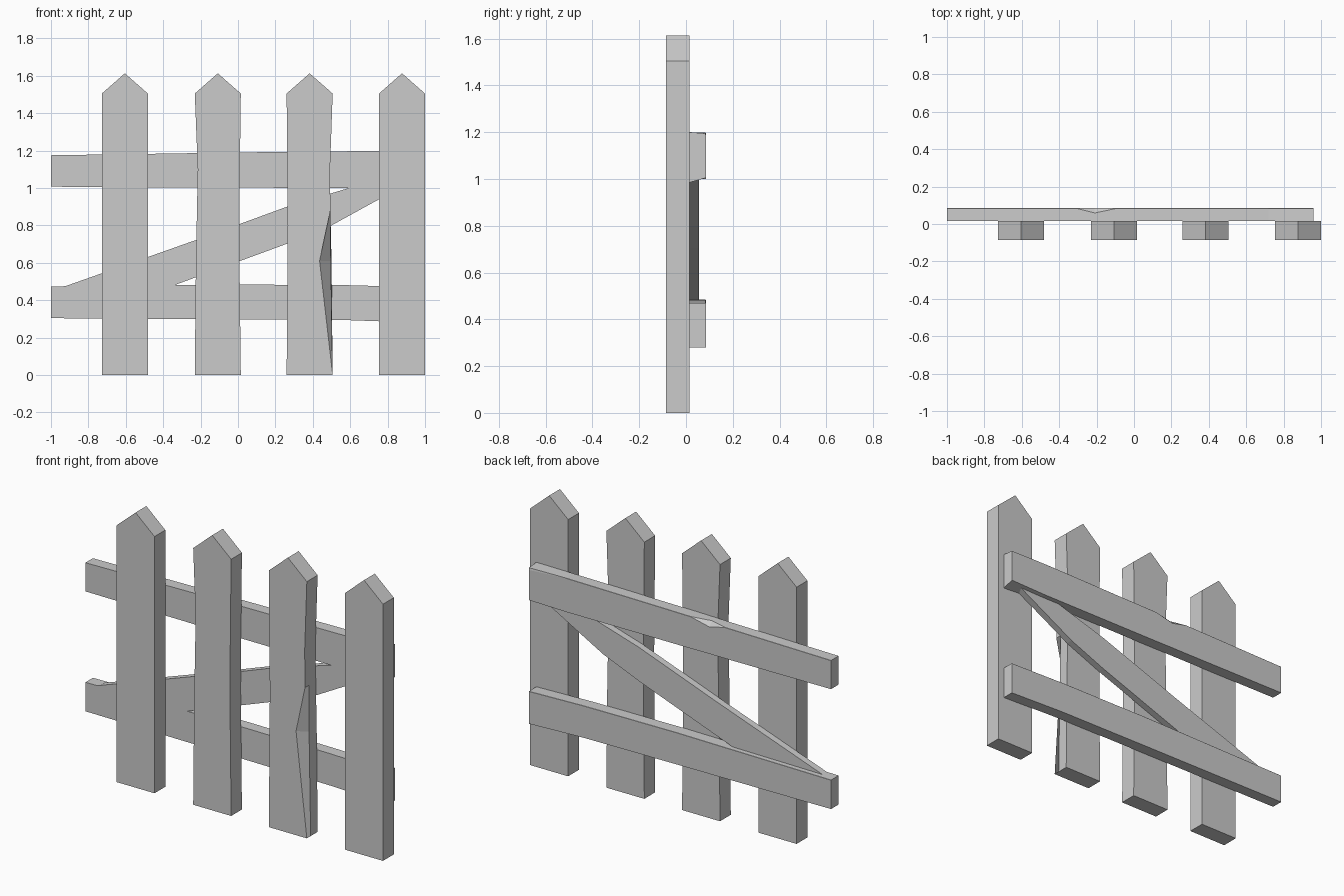
import bpy
import bmesh

cube = bpy.data.objects.get("Cube")
if cube:
    bpy.data.objects.remove(cube, do_unlink=True)

# One weathered grey for all the boards
grey = bpy.data.materials.new("weathered grey")
grey.use_nodes = True
colour = (0.6, 0.6, 0.6, 1)
grey.diffuse_color = colour
grey.node_tree.nodes["Principled BSDF"].inputs["Base Color"].default_value = colour

FRONT, MID, BACK = -0.085, 0.015, 0.085


def loft(name, rings):
    """Join matching rings of points into a closed flat-faced board."""
    bm = bmesh.new()
    loops = [[bm.verts.new(p) for p in ring] for ring in rings]
    for a, b in zip(loops, loops[1:]):
        for i in range(len(a)):
            j = (i + 1) % len(a)
            bm.faces.new((a[i], a[j], b[j], b[i]))
    bm.faces.new(loops[0][::-1])
    bm.faces.new(loops[-1])
    bmesh.ops.recalc_face_normals(bm, faces=bm.faces)
    mesh = bpy.data.meshes.new(name)
    bm.to_mesh(mesh)
    bm.free()
    mesh.materials.append(grey)
    obj = bpy.data.objects.new(name, mesh)
    bpy.context.collection.objects.link(obj)


def picket(name, centre, left=(), right=(), chip=None):
    """Pointed upright; left and right list (inset, height) dents in its edges."""
    w, shoulder, tip = 0.123, 1.505, 1.613

    def ring(y, cut):
        pts = [(-w, 0), (w, 0)]
        pts += [(w - d, z) for d, z in right]
        if chip:
            pts.insert(2, (w - cut, chip))
        pts += [(w, shoulder), (0, tip), (-w, shoulder)]
        pts += [(-w + d, z) for d, z in reversed(left)]
        return [(centre + x, y, z) for x, z in pts]

    loft(name, [ring(FRONT, 0.07), ring(-0.05, 0.01), ring(MID, 0.006)])


# Four uprights, the middle two worn
picket("picket_1", -0.605)
picket("picket_2", -0.108, left=[(0.006, 0.6), (0.016, 1.1)],
       right=[(0.008, 0.7), (0.005, 1.1)])
picket("picket_3", 0.383, left=[(0.006, 0.8)],
       right=[(0.012, 0.88), (0.014, 1.1)], chip=0.61)
picket("picket_4", 0.877)


def rail(name, sections):
    """Horizontal board; each section is x, bottom, top, chip depth, back drop, bottom rise."""
    loft(name, [[(x, MID, low), (x, BACK, low + rise), (x, BACK, top - drop - chip),
                 (x, BACK - chip, top - drop * 0.3), (x, MID, top)]
                for x, low, top, chip, drop, rise in sections])


# Rails, the upper one chipped along its back top edge
rail("upper_rail", [
    (-1.0, 1.007, 1.175, 0.001, 0, 0),
    (-0.31, 1.003, 1.185, 0.001, 0, 0),
    (-0.21, 1.003, 1.187, 0.026, 0, 0),
    (-0.09, 1.002, 1.189, 0.001, 0, 0),
    (0.72, 1.0, 1.198, 0.001, 0, 0),
    (0.96, 0.985, 1.2, 0.001, 0.018, 0.02),
])
rail("lower_rail", [
    (-1.0, 0.304, 0.474, 0.001, 0, 0),
    (0.0, 0.298, 0.484, 0.001, 0, 0),
    (0.6, 0.293, 0.48, 0.001, 0, 0),
    (0.96, 0.28, 0.47, 0.001, 0, 0),
])

# Diagonal brace, its ends tucked into the rails
outline = [(-0.98, 0.455), (-0.45, 0.44), (0.27, 0.705), (0.5, 0.8),
           (0.9, 1.02), (0.66, 1.02), (0.27, 0.903), (-0.23, 0.72)]
loft("diagonal_brace", [[(x, y, z) for x, z in outline] for y in (MID, 0.055)])
